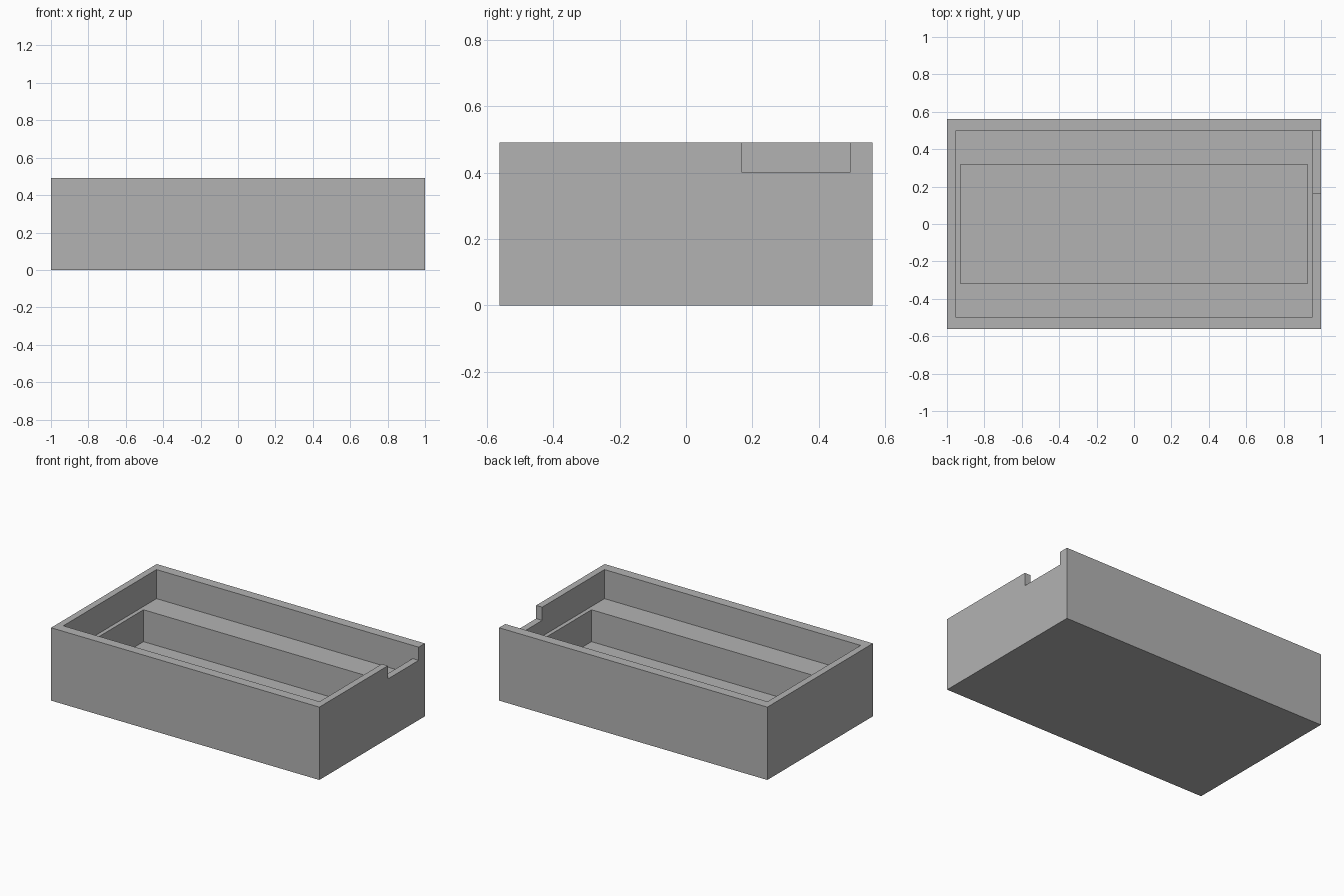
import bpy
import bmesh

old = bpy.data.objects.get("Cube")
if old:
    bpy.data.objects.remove(old, do_unlink=True)

# Single grey material
GREY = (0.45, 0.45, 0.45, 1.0)
mat = bpy.data.materials.new("plain grey")
mat.use_nodes = True
mat.diffuse_color = GREY
mat.node_tree.nodes["Principled BSDF"].inputs["Base Color"].default_value = GREY


def box(name, low, high):
    """Axis-aligned box between two corners."""
    bm = bmesh.new()
    bmesh.ops.create_cube(bm, size=1)
    for v in bm.verts:
        v.co = [h if c > 0 else l for c, l, h in zip(v.co, low, high)]
    mesh = bpy.data.meshes.new(name)
    bm.to_mesh(mesh)
    bm.free()
    mesh.materials.append(mat)
    obj = bpy.data.objects.new(name, mesh)
    bpy.context.collection.objects.link(obj)
    return obj


HALF_Y, TOP = 0.562, 0.491
POCKET_Y, LEDGE = 0.496, 0.295
FLOOR, NOTCH = 0.08, 0.402
OVER = TOP + 0.1

# Outer block
tray = box("tray", (-1, -HALF_Y, 0), (1, HALF_Y, TOP))

# Wide upper pocket, narrower deep well, and the notch in the left end wall
cutters = [
    box("upper_pocket_cutter", (-0.955, -POCKET_Y, LEDGE), (0.955, POCKET_Y, OVER)),
    box("deep_well_cutter", (-0.928, -0.319, FLOOR), (0.928, 0.319, OVER)),
    box("notch_cutter", (0.9, 0.167, NOTCH), (1.1, POCKET_Y, OVER)),
]
bpy.context.view_layer.objects.active = tray
for cutter in cutters:
    mod = tray.modifiers.new(cutter.name, "BOOLEAN")
    mod.operation = "DIFFERENCE"
    mod.solver = "EXACT"
    mod.object = cutter
    bpy.ops.object.modifier_apply(modifier=mod.name)
for cutter in cutters:
    bpy.data.objects.remove(cutter, do_unlink=True)
